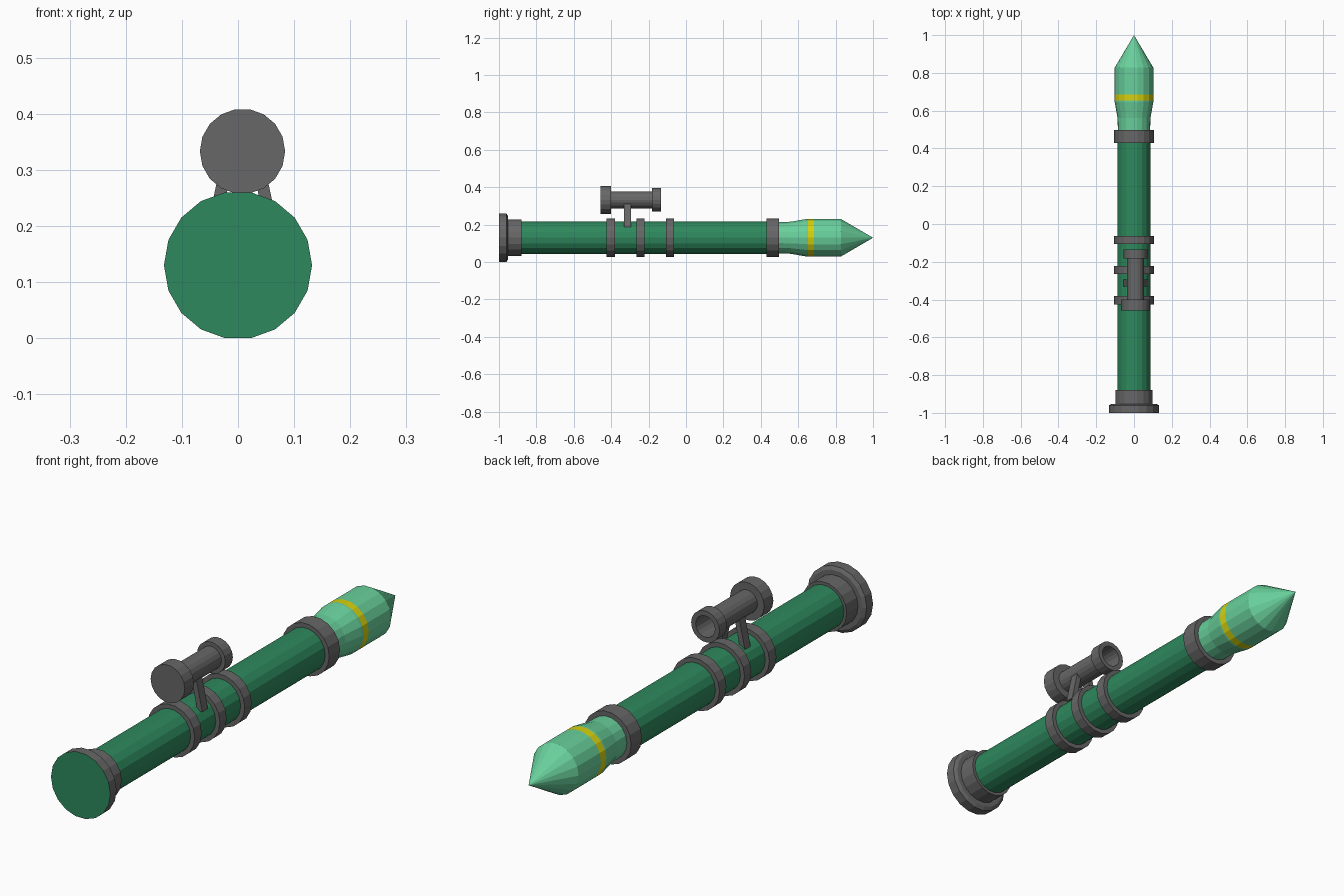
import bpy, bmesh
from math import cos, sin, tau
from mathutils import Vector

SIDES = 18
AXIS_Z = 0.13
SCOPE_X, SCOPE_Z = 0.008, 0.333

if "Cube" in bpy.data.objects:
    bpy.data.objects.remove(bpy.data.objects["Cube"], do_unlink=True)


def material(name, rgb):
    mat = bpy.data.materials.new(name)
    mat.use_nodes = True
    mat.diffuse_color = (*rgb, 1)
    mat.node_tree.nodes["Principled BSDF"].inputs["Base Color"].default_value = (*rgb, 1)
    return mat


green = material("tube green", (0.027, 0.25, 0.11))
mint = material("warhead mint", (0.14, 0.63, 0.33))
grey = material("dark grey", (0.135, 0.135, 0.135))
yellow = material("stripe yellow", (0.68, 0.64, 0.004))


def finish(bm, name, mats):
    bmesh.ops.recalc_face_normals(bm, faces=bm.faces)
    mesh = bpy.data.meshes.new(name)
    bm.to_mesh(mesh)
    bm.free()
    for mat in mats:
        mesh.materials.append(mat)
    obj = bpy.data.objects.new(name, mesh)
    bpy.context.collection.objects.link(obj)
    return obj


def lathe(name, profile, mats, x=0, z=AXIS_Z, rule=None):
    """Turn (y, radius) points about a y axis; rule picks a material per face."""
    bm = bmesh.new()
    rings = []
    for y, r in profile:
        count = SIDES if r > 0 else 1
        rings.append([bm.verts.new((x + r * cos(tau * i / SIDES), y,
                                    z + r * sin(tau * i / SIDES))) for i in range(count)])
    for a, b in zip(rings, rings[1:]):
        for i in range(SIDES):
            j = (i + 1) % SIDES
            if len(b) == 1:
                bm.faces.new((a[i], a[j], b[0]))
            else:
                bm.faces.new((a[i], a[j], b[j], b[i]))
    for ring in (rings[0], rings[-1]):
        if len(ring) > 1:
            bm.faces.new(ring)
    if rule:
        for face in bm.faces:
            face.material_index = rule(face.calc_center_median())
    return finish(bm, name, mats)


# Main tube and the flared rear flange with its green end disc
lathe("launch_tube", [(-0.9, 0.087), (0.49, 0.087)], [green])
lathe("rear_flange",
      [(-1, 0.132), (-0.96, 0.132), (-0.952, 0.118), (-0.952, 0.099), (-0.88, 0.099)],
      [grey, green], rule=lambda c: int(c.y < -0.999))

# Clamp rings along the tube
for name, start, end in (("rear_ring", -0.425, -0.38), ("middle_ring", -0.265, -0.222),
                         ("front_ring", -0.107, -0.063), ("muzzle_ring", 0.43, 0.498)):
    lathe(name, [(start, 0.105), (end, 0.105)], [grey])

# Warhead with a yellow band
lathe("warhead",
      [(0.48, 0.085), (0.56, 0.087), (0.645, 0.102), (0.653, 0.102), (0.685, 0.102),
       (0.828, 0.102), (1, 0)],
      [mint, yellow], rule=lambda c: int(0.655 < c.y < 0.683))

# Sight: wide closed eyepiece, slim body, hollow front rim
lathe("scope",
      [(-0.458, 0.076), (-0.4, 0.076), (-0.4, 0.046), (-0.182, 0.046), (-0.182, 0.063),
       (-0.134, 0.063), (-0.134, 0.043), (-0.4, 0.04)],
      [grey], x=SCOPE_X, z=SCOPE_Z)

# Splayed legs holding the sight
for name, side in (("left_scope_leg", 1), ("right_scope_leg", -1)):
    bm = bmesh.new()
    bmesh.ops.create_cube(bm, size=1)
    for v in bm.verts:
        top = v.co.z > 0
        mid = 0.028 if top else 0.054
        v.co = Vector((SCOPE_X + side * mid + v.co.x * 0.022,
                       -0.313 + v.co.y * 0.036, 0.31 if top else 0.188))
    finish(bm, name, [grey])
